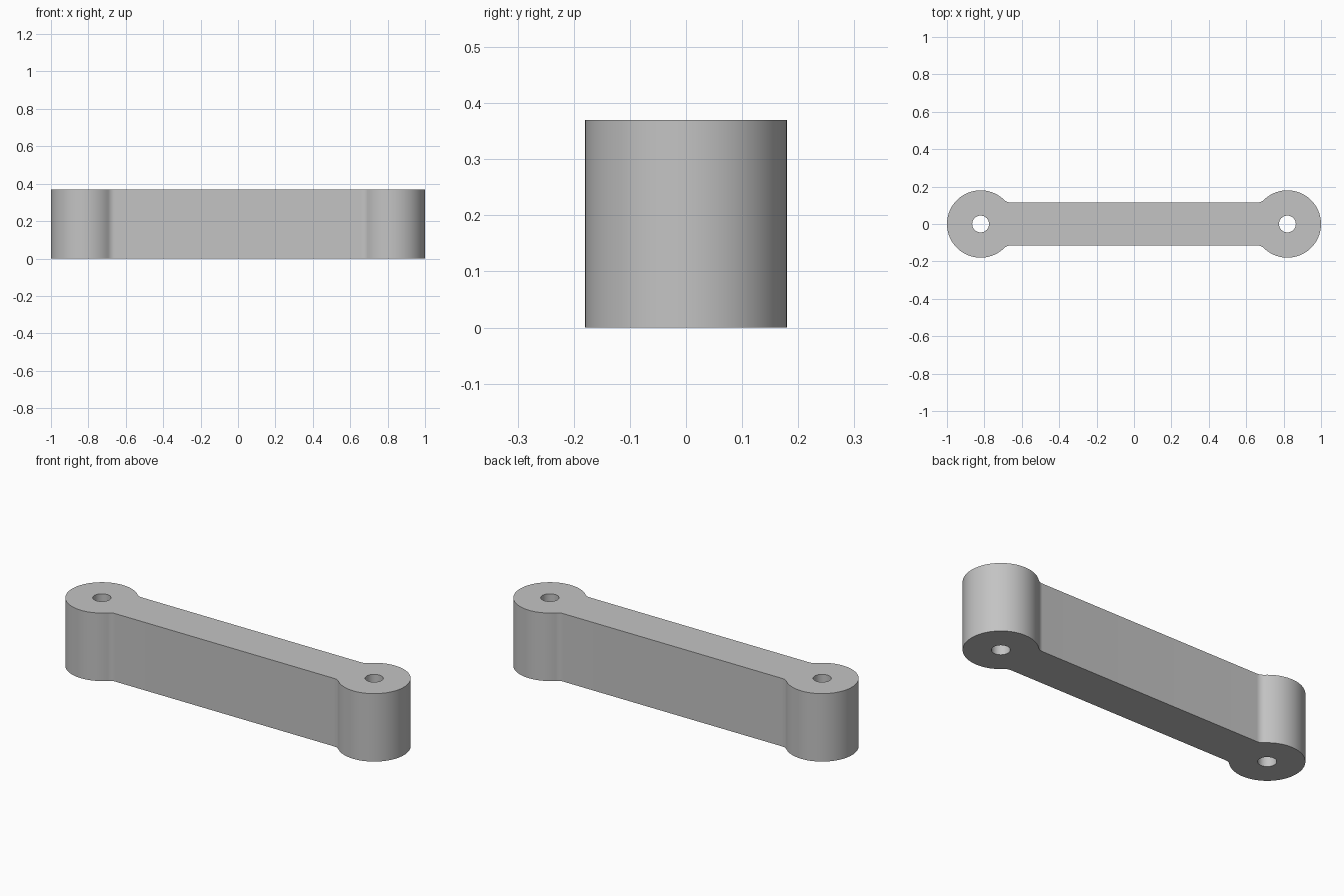
import bpy, bmesh
from math import sin, cos, pi, atan2, sqrt

cube = bpy.data.objects.get("Cube")
if cube:
    bpy.data.objects.remove(cube, do_unlink=True)

HEIGHT = 0.37
BOSS_X, BOSS_R = 0.82, 0.18      # round ends
BAR_HALF = 0.115                 # half the width of the bar
FILLET_R = 0.05                  # blend between bar and ends
HOLE_R = 0.045


def arc(cx, cy, r, start, end, steps):
    angles = [start + (end - start) * i / steps for i in range(steps + 1)]
    return [(cx + r * cos(a), cy + r * sin(a)) for a in angles]


def loop_edges(bm, points):
    verts = [bm.verts.new((x, y, 0)) for x, y in points]
    return [bm.edges.new((v, verts[i - 1])) for i, v in enumerate(verts)]


# Right end of the outline: fillet, round end, fillet
fillet_y = BAR_HALF + FILLET_R
fillet_x = BOSS_X - sqrt((BOSS_R + FILLET_R) ** 2 - fillet_y ** 2)
touch = atan2(fillet_y, fillet_x - BOSS_X)
end = arc(fillet_x, -fillet_y, FILLET_R, pi / 2, pi - touch, 10)
end += arc(BOSS_X, 0, BOSS_R, -touch, touch, 64)[1:]
end += arc(fillet_x, fillet_y, FILLET_R, touch - pi, -pi / 2, 10)[1:]
outline = end + [(-x, -y) for x, y in end]

# Flat profile with a hole in each end, extruded to full height
bm = bmesh.new()
edges = loop_edges(bm, outline)
for side in (-1, 1):
    edges += loop_edges(bm, arc(side * BOSS_X, 0, HOLE_R, 0, 2 * pi, 40)[:-1])
bmesh.ops.triangle_fill(bm, edges=edges, use_beauty=True, use_dissolve=False)
top = bmesh.ops.extrude_face_region(bm, geom=bm.faces[:])
bmesh.ops.translate(bm, vec=(0, 0, HEIGHT),
                    verts=[g for g in top["geom"] if isinstance(g, bmesh.types.BMVert)])
bmesh.ops.recalc_face_normals(bm, faces=bm.faces[:])

mesh = bpy.data.meshes.new("link_arm")
bm.to_mesh(mesh)
bm.free()
link = bpy.data.objects.new("link_arm", mesh)
bpy.context.collection.objects.link(link)

# Plain grey finish
grey = bpy.data.materials.new("grey")
grey.use_nodes = True
color = (0.55, 0.55, 0.55, 1)
grey.diffuse_color = color
grey.node_tree.nodes["Principled BSDF"].inputs["Base Color"].default_value = color
mesh.materials.append(grey)

bpy.ops.object.select_all(action="DESELECT")
link.select_set(True)
bpy.context.view_layer.objects.active = link
bpy.ops.object.shade_smooth_by_angle(angle=pi / 6)
